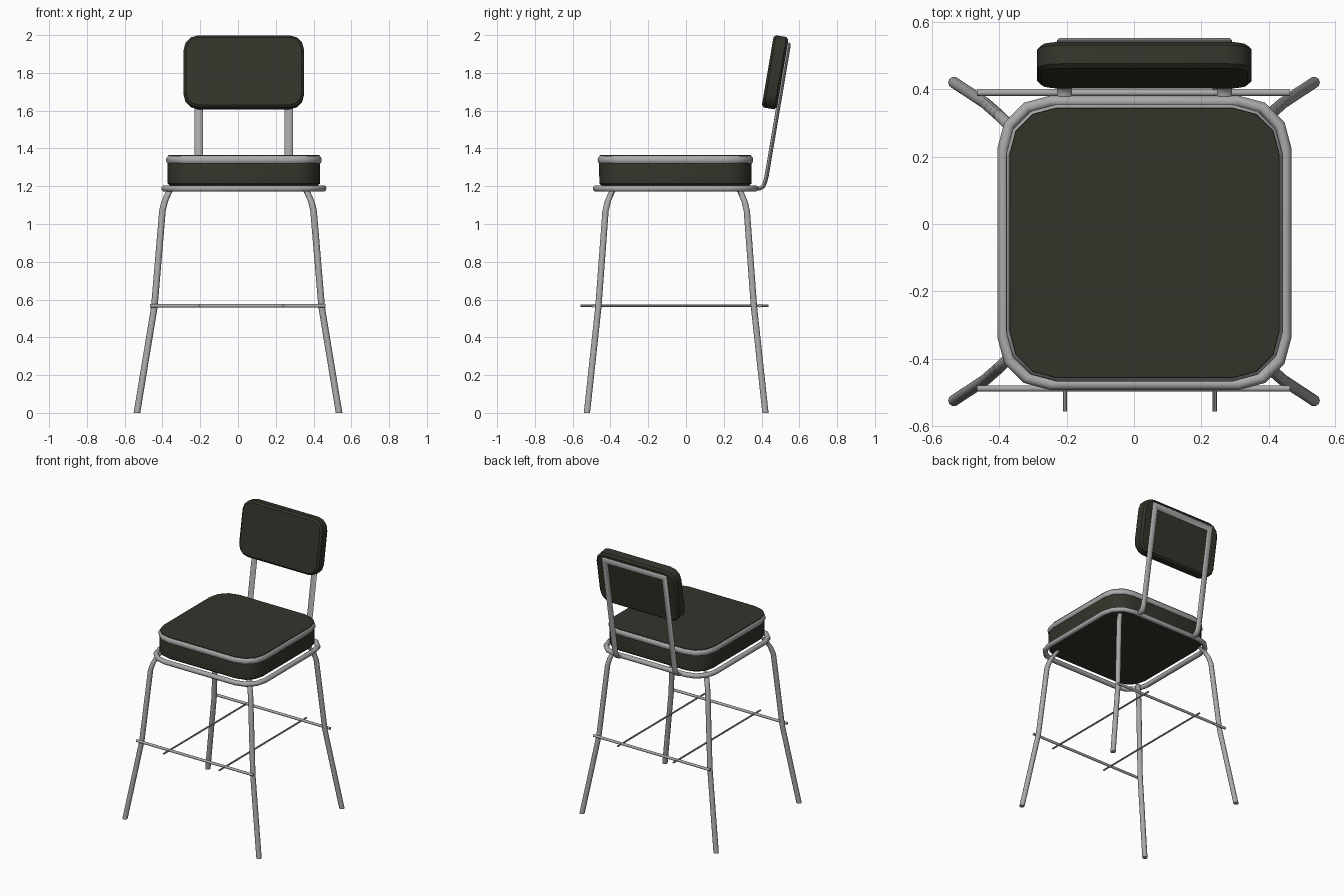
import bpy, bmesh
from math import sin, cos, pi, radians
from mathutils import Vector

cube = bpy.data.objects.get("Cube")
if cube:
    bpy.data.objects.remove(cube)


def material(name, color):
    m = bpy.data.materials.new(name)
    m.use_nodes = True
    m.diffuse_color = color
    m.node_tree.nodes["Principled BSDF"].inputs["Base Color"].default_value = color
    return m


METAL = material("grey_metal", (0.40, 0.40, 0.40, 1))
VINYL = material("dark_vinyl", (0.034, 0.033, 0.024, 1))


def loft(name, rings, mat, closed=False):
    """Skin a list of equal-length point rings; cap the ends unless closed."""
    bm = bmesh.new()
    rows = [[bm.verts.new(p) for p in ring] for ring in rings]
    pairs = list(zip(rows, rows[1:])) + ([(rows[-1], rows[0])] if closed else [])
    for a, b in pairs:
        for i in range(len(a)):
            j = (i + 1) % len(a)
            bm.faces.new((a[i], a[j], b[j], b[i]))
    if not closed:
        bm.faces.new(rows[0])
        bm.faces.new(rows[-1])
    bmesh.ops.recalc_face_normals(bm, faces=bm.faces)
    mesh = bpy.data.meshes.new(name)
    bm.to_mesh(mesh)
    bm.free()
    mesh.materials.append(mat)
    obj = bpy.data.objects.new(name, mesh)
    bpy.context.collection.objects.link(obj)
    bpy.ops.object.select_all(action="DESELECT")
    obj.select_set(True)
    bpy.context.view_layer.objects.active = obj
    bpy.ops.object.shade_smooth_by_angle(angle=radians(40))
    return obj


def ellipse(center, u, v, n=10):
    return [center + u * cos(2 * pi * i / n) + v * sin(2 * pi * i / n) for i in range(n)]


def rounded_rect(hx, hy, r, segs=3):
    pts = []
    for q, (sx, sy) in enumerate([(1, 1), (-1, 1), (-1, -1), (1, -1)]):
        for k in range(segs + 1):
            a = (q + k / segs) * pi / 2
            pts.append((sx * (hx - r) + r * cos(a), sy * (hy - r) + r * sin(a)))
    return pts


X, Y, Z = Vector((1, 0, 0)), Vector((0, 1, 0)), Vector((0, 0, 1))
SEAT = Vector((0.031, -0.056, 0))


def seat_ring(half, radius, z):
    return [SEAT + Vector((x, y, z)) for x, y in rounded_rect(half, half, radius)]


def seat_loop(name, half, radius, z, rx, rz):
    """Rounded-square tube running around the seat."""
    angles = [2 * pi * i / 10 for i in range(10)]
    loft(name, [seat_ring(half + rx * cos(a), radius + rx * cos(a), z + rz * sin(a))
                for a in angles], METAL, closed=True)


# Seat: cushion, piping and supporting tube
profile = [(0.390, 1.203), (0.403, 1.214), (0.404, 1.352), (0.400, 1.364)]
loft("seat_cushion", [seat_ring(h, h - 0.264, z) for h, z in profile], VINYL)
seat_loop("seat_piping", 0.398, 0.136, 1.339, 0.014, 0.021)
seat_loop("seat_frame", 0.420, 0.140, 1.188, 0.0175, 0.0175)

# Legs: bent tubes cut level at the floor
leg_path = [(0.350, 0.325, 1.195), (0.368, 0.343, 1.165), (0.388, 0.362, 1.12),
            (0.400, 0.374, 1.07), (0.443, 0.412, 0.56), (0.535, 0.4725, 0)]
for side, sx in (("right", -1), ("left", 1)):
    for end, sy in (("front", -1), ("back", 1)):
        rings = [ellipse(Vector((sx * x, -0.052 + sy * y, z)), X * 0.0175, Y * 0.0175)
                 for x, y, z in leg_path]
        loft(f"{end}_{side}_leg", rings, METAL)

# Rungs across the legs, with thin rods running front to back
RUNG_Z = 0.567
for end, y in (("front", -0.489), ("back", 0.390)):
    loft(f"{end}_rung", [ellipse(Vector((x, y, RUNG_Z)), Y * 0.0095, Z * 0.0095)
                         for x in (-0.467, 0.464)], METAL)
for side, x in (("right", -0.205), ("left", 0.240)):
    loft(f"{side}_rod", [ellipse(Vector((x, y, RUNG_Z)), X * 0.006, Z * 0.006, 8)
                         for y in (-0.558, 0.437)], METAL)

# Backrest cushion, tilted back
TILT = radians(9.6)
up, back = Vector((0, sin(TILT), cos(TILT))), Vector((0, cos(TILT), -sin(TILT)))
center = Vector((0.031, 0.472, 1.803))
rings = []
for inset, d in ((0.013, -0.040), (0, -0.028), (0, 0.028), (0.013, 0.040)):
    rings.append([center + X * x + up * v + back * d
                  for x, v in rounded_rect(0.319 - inset, 0.194 - inset, 0.078 - inset)])
loft("backrest_cushion", rings, VINYL)

# Backrest frame: flattened tube rising from the seat, mitred at the top
path = [(0.35, 1.187), (0.388, 1.187), (0.408, 1.198), (0.419, 1.222),
        (0.427, 1.255), (0.5425, 1.940)]


def upright(sx):
    out = []
    for i, (y, z) in enumerate(path):
        (y0, z0), (y1, z1) = path[max(i - 1, 0)], path[min(i + 1, len(path) - 1)]
        normal = Vector((0, z1 - z0, y0 - y1)).normalized()
        width = X * sx
        if i == len(path) - 1:
            width = width + up
        out.append(ellipse(Vector((SEAT.x + sx * 0.2375, y, z)),
                           width * 0.0225, normal * 0.011, 8))
    return out


loft("backrest_frame", upright(-1) + upright(1)[::-1], METAL)
